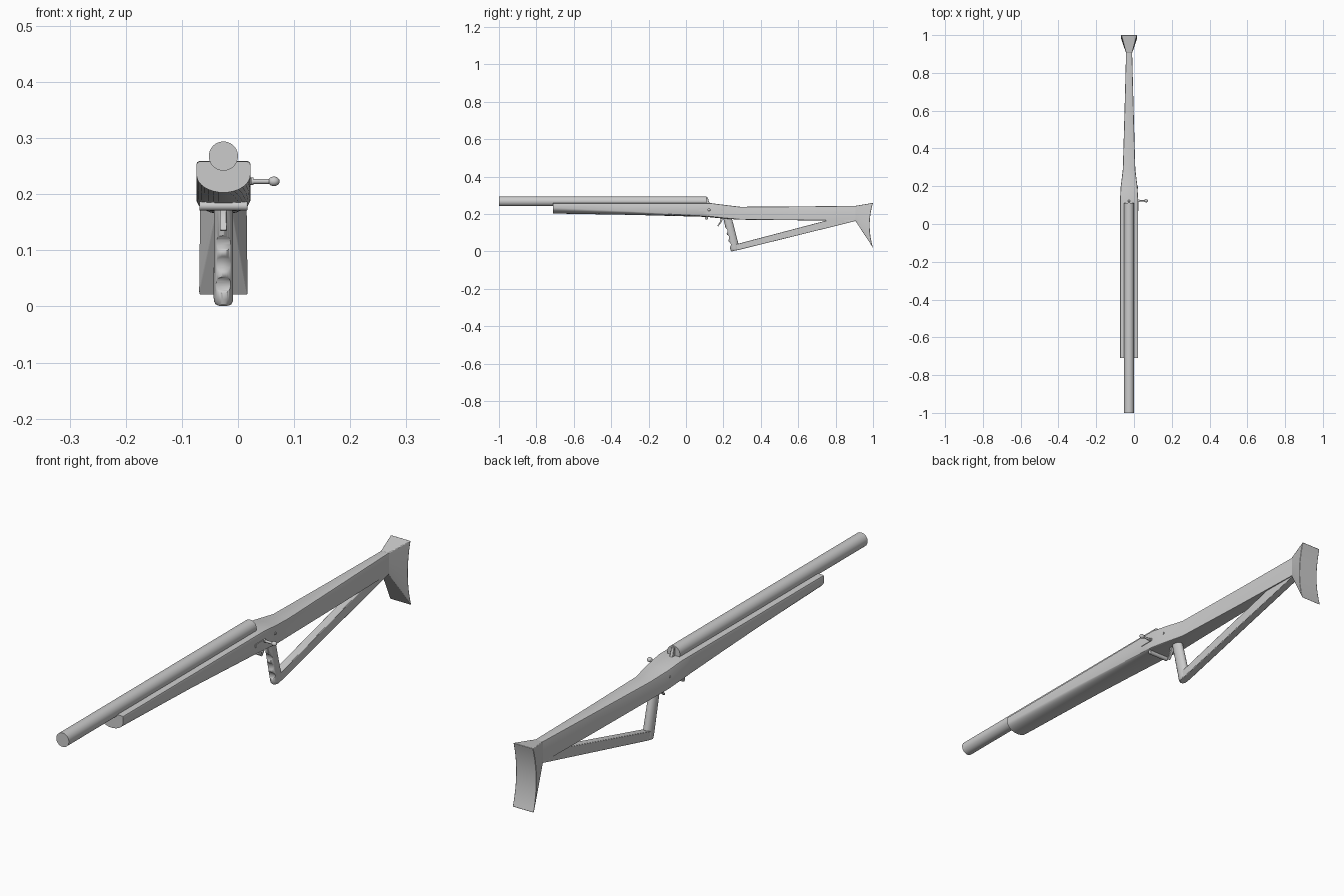
import bpy, bmesh, math
from mathutils import Vector

if "Cube" in bpy.data.objects:
    bpy.data.objects.remove(bpy.data.objects["Cube"])

CX = -0.026  # centre plane of the gun


def finish(name, bm, smooth=30, bevel=0):
    bmesh.ops.recalc_face_normals(bm, faces=bm.faces)
    me = bpy.data.meshes.new(name)
    bm.to_mesh(me)
    bm.free()
    ob = bpy.data.objects.new(name, me)
    bpy.context.collection.objects.link(ob)
    if bevel:
        m = ob.modifiers.new("bevel", 'BEVEL')
        m.width, m.segments, m.limit_method = bevel, 2, 'ANGLE'
    bpy.ops.object.select_all(action='DESELECT')
    ob.select_set(True)
    bpy.context.view_layer.objects.active = ob
    bpy.ops.object.shade_smooth_by_angle(angle=math.radians(smooth))
    return ob


def loft(name, rings, **kw):
    bm = bmesh.new()
    vs = [[bm.verts.new(p) for p in r] for r in rings]
    for a, b in zip(vs, vs[1:]):
        for i in range(len(a)):
            j = (i + 1) % len(a)
            bm.faces.new((a[i], a[j], b[j], b[i]))
    bm.faces.new(vs[0])
    bm.faces.new(vs[-1])
    return finish(name, bm, **kw)


def slab(name, pts, half, x=CX, **kw):
    # side profile (y, z) extruded across x
    return loft(name, [[(x + s * half, y, z) for y, z in pts] for s in (-1, 1)], **kw)


def rod(name, a, b, r, r2=None, n=24, bevel=0):
    a, b = Vector(a), Vector(b)
    q = (b - a).to_track_quat('Z', 'Y')
    rings = [[p + q @ Vector((rr * math.cos(t), rr * math.sin(t), 0))
              for t in (2 * math.pi * i / n for i in range(n))]
             for p, rr in ((a, r), (b, r if r2 is None else r2))]
    return loft(name, rings, bevel=bevel)


# barrel
rod("barrel", (CX, -1, 0.268), (CX, 0.11, 0.268), 0.026, n=40)


# fore-end and stock: round belly at the front, square further back
def section(y, hw, top, side, bot, n=16):
    c = min(0.005, hw * 0.2)
    pts = [(CX + hw, y, top - c), (CX + hw - c * 0.3, y, top - c * 0.3), (CX + hw - c, y, top),
           (CX - hw + c, y, top), (CX - hw + c * 0.3, y, top - c * 0.3), (CX - hw, y, top - c)]
    for i in range(n + 1):
        t = math.pi * i / n
        pts.append((CX - hw * math.cos(t), y, side - (side - bot) * math.sin(t)))
    return pts


loft("stock", [section(*s) for s in (
    (-0.71, 0.048, 0.258, 0.235, 0.203),
    (-0.30, 0.048, 0.258, 0.215, 0.196),
    (0.08, 0.048, 0.259, 0.192, 0.186),
    (0.13, 0.048, 0.259, 0.188, 0.183),
    (0.20, 0.044, 0.250, 0.180, 0.176),
    (0.29, 0.033, 0.239, 0.172, 0.170),
    (0.60, 0.024, 0.241, 0.168, 0.167),
    (0.91, 0.016, 0.244, 0.166, 0.165))], smooth=25)

# flared butt with a hollow rear face
rings = []
for i in range(17):
    t = i / 16
    zf = 0.165 + 0.079 * t
    zr = 0.02 + 0.24 * t
    yr = 1 - 0.018 * (1 - (2 * t - 1) ** 2)
    hr = 0.044 - 0.003 * t
    rings.append([(CX - 0.016, 0.905, zf), (CX + 0.016, 0.905, zf),
                  (CX + hr, yr, zr), (CX - hr, yr, zr)])
loft("butt", rings, bevel=0.002)

# strut from grip to butt
slab("lower_strut", [(0.25, 0.003), (0.28, 0.008), (0.915, 0.165), (0.76, 0.168), (0.265, 0.038)],
     0.015, bevel=0.002)

# pistol grip with finger grooves cut into the front
rings = []
for k, s in ((-0.004, 0.8), (0.004, 0.95), (0.012, 1), (0.18, 0.95)):
    z = max(k, 0) if k > 0 else 0.0005
    yc = 0.264 - 0.235 * z
    rings.append([(CX + 0.0175 * s * math.cos(a), yc + 0.024 * s * math.sin(a),
                   z + 0.01 * (0.5 + 0.5 * math.sin(a)) * (z < 0.1))
                  for a in (2 * math.pi * i / 32 for i in range(32))])
grip = loft("pistol_grip", rings)
for z in (0.038, 0.075, 0.112):
    y = 0.264 - 0.235 * z - 0.024 - 0.009
    cut = rod("groove_cutter", (CX - 0.05, y, z - 0.002), (CX + 0.05, y, z - 0.002), 0.0175, n=32)
    cut.hide_render = True
    cut.hide_viewport = True
    m = grip.modifiers.new("groove", 'BOOLEAN')
    m.operation, m.object, m.solver = 'DIFFERENCE', cut, 'EXACT'

# trigger
slab("trigger", [(0.183, 0.185), (0.198, 0.185), (0.194, 0.165), (0.183, 0.147),
                 (0.172, 0.134), (0.167, 0.137), (0.177, 0.151), (0.184, 0.167)], 0.006, bevel=0.0015)

# hinge pin across the belly
rod("hinge_pin", (CX - 0.043, 0.11, 0.179), (CX + 0.043, 0.11, 0.179), 0.008, bevel=0.002)

# bolt handle, knob and slide plate on the right side
rod("bolt_collar", (0.012, 0.123, 0.223), (0.028, 0.123, 0.223), 0.0065)
rod("bolt_handle", (0.015, 0.123, 0.223), (0.064, 0.123, 0.223), 0.0045)
bm = bmesh.new()
bmesh.ops.create_uvsphere(bm, u_segments=20, v_segments=12, radius=0.0085)
bmesh.ops.scale(bm, vec=(1.2, 1, 1), verts=bm.verts)
bmesh.ops.translate(bm, vec=(0.064, 0.123, 0.223), verts=bm.verts)
finish("bolt_knob", bm)
slab("slide_plate", [(0.07, 0.217), (0.13, 0.217), (0.13, 0.229), (0.07, 0.229)], 0.002, x=0.0225)

# cross pin
rod("cross_pin", (CX - 0.046, 0.193, 0.222), (CX + 0.047, 0.193, 0.222), 0.005)

# hammer behind the barrel
slab("hammer", [(0.105, 0.25), (0.132, 0.25), (0.122, 0.268), (0.117, 0.289), (0.109, 0.289),
                (0.109, 0.27)], 0.006, bevel=0.0015)
